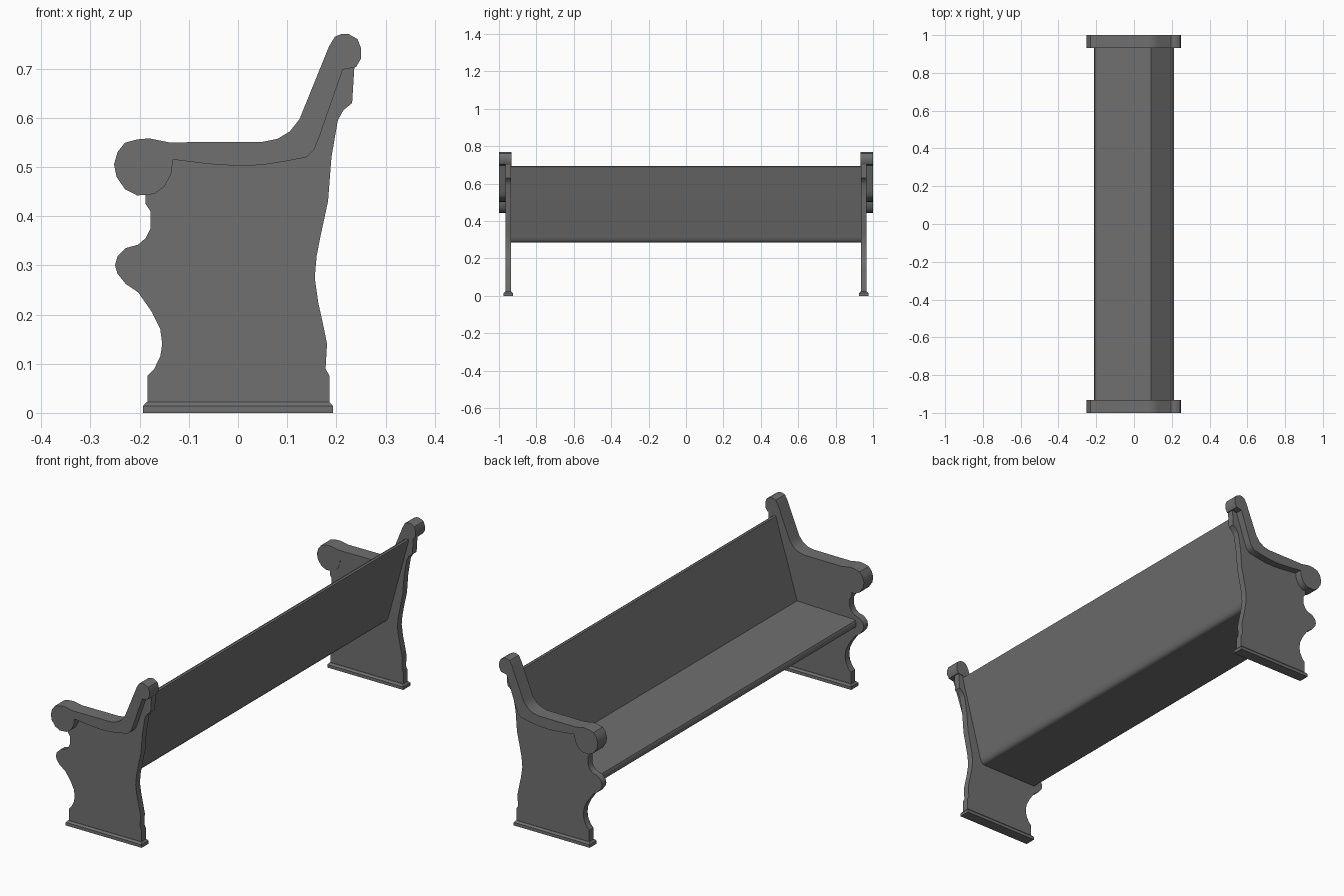
import bpy, bmesh
from math import radians

if "Cube" in bpy.data.objects:
    bpy.data.objects.remove(bpy.data.objects["Cube"])

END_PANEL = [
    (-.184, .018), (.186, .018), (.186, .075), (.178, .09), (.181, .14), (.174, .175),
    (.163, .225), (.156, .275), (.160, .32), (.170, .37), (.183, .43), (.190, .52),
    (.203, .595), (.214, .615), (.232, .63), (.237, .71), (.208, .715), (.155, .58),
    (.13, .54), (0, .53), (-.16, .525), (-.188, .47), (-.188, .425), (-.178, .41),
    (-.178, .375), (-.188, .355), (-.203, .342), (-.228, .335), (-.245, .318),
    (-.25, .30), (-.245, .283), (-.228, .262), (-.203, .245), (-.175, .205),
    (-.158, .17), (-.154, .14), (-.158, .115), (-.17, .09), (-.184, .075)]

ARM_CAP = [
    (-.205, .556), (-.18, .558), (-.14, .55), (.05, .551), (.08, .557), (.105, .572),
    (.125, .597), (.185, .745), (.197, .765), (.21, .77), (.225, .77), (.243, .76),
    (.25, .742), (.25, .72), (.24, .703), (.213, .698), (.165, .56), (.155, .535),
    (.14, .52), (.10, .512), (.05, .504), (0, .502), (-.06, .506), (-.132, .515),
    (-.136, .485), (-.15, .46), (-.17, .445), (-.205, .442), (-.23, .455),
    (-.247, .48), (-.252, .505), (-.245, .53), (-.23, .549)]

SEAT_AND_BACK = [
    (-.20, .284), (.085, .284), (.098, .288), (.106, .298), (.112, .315),
    (.212, .682), (.211, .69), (.204, .694), (.196, .691), (.09, .33),
    (-.197, .322), (-.206, .318), (-.211, .308), (-.211, .296), (-.207, .288)]

DARK = bpy.data.materials.new("dark_grey")
DARK.diffuse_color = (.16, .16, .16, 1)
DARK.use_nodes = True
DARK.node_tree.nodes["Principled BSDF"].inputs["Base Color"].default_value = DARK.diffuse_color


def finish(bm, name, angle=35):
    bmesh.ops.recalc_face_normals(bm, faces=bm.faces)
    mesh = bpy.data.meshes.new(name)
    bm.to_mesh(mesh)
    bm.free()
    mesh.materials.append(DARK)
    ob = bpy.data.objects.new(name, mesh)
    bpy.context.collection.objects.link(ob)
    bpy.ops.object.select_all(action='DESELECT')
    ob.select_set(True)
    bpy.context.view_layer.objects.active = ob
    bpy.ops.object.shade_smooth_by_angle(angle=radians(angle))
    # keeps the large faces evenly shaded beside the rounded edges
    ob.modifiers.new("even_shading", 'WEIGHTED_NORMAL').keep_sharp = True
    return ob


def extrude_profile(name, pts, y0, y1):
    """Solid with an x-z outline, running from y0 to y1."""
    bm = bmesh.new()
    a = [bm.verts.new((x, y0, z)) for x, z in pts]
    b = [bm.verts.new((x, y1, z)) for x, z in pts]
    bm.faces.new(a)
    bm.faces.new(b[::-1])
    for i in range(len(pts)):
        j = (i + 1) % len(pts)
        bm.faces.new((a[i], a[j], b[j], b[i]))
    return finish(bm, name)


def stepped_foot(name, yc):
    """Plinth of stacked rectangles: straight side, then a chamfer."""
    bm = bmesh.new()
    rings = []
    for hx, hy, z in ((.193, .0255, 0), (.193, .0255, .014), (.186, .018, .022)):
        rings.append([bm.verts.new((sx * hx, yc + sy * hy, z))
                      for sx, sy in ((-1, -1), (1, -1), (1, 1), (-1, 1))])
    bm.faces.new(rings[0])
    bm.faces.new(rings[-1])
    for lo, hi in zip(rings, rings[1:]):
        for i in range(4):
            j = (i + 1) % 4
            bm.faces.new((lo[i], lo[j], hi[j], hi[i]))
    return finish(bm, name, 20)


# bench ends: panel, arm cap overhanging outward, foot
for side, s in (("left", -1), ("right", 1)):
    extrude_profile("end_panel_" + side, END_PANEL, s * .935, s * .966)
    extrude_profile("arm_cap_" + side, ARM_CAP, s * .933, s * 1.0)
    stepped_foot("foot_" + side, s * .950)

# one continuous seat and backrest between the ends
extrude_profile("seat_and_back", SEAT_AND_BACK, -.94, .94)
